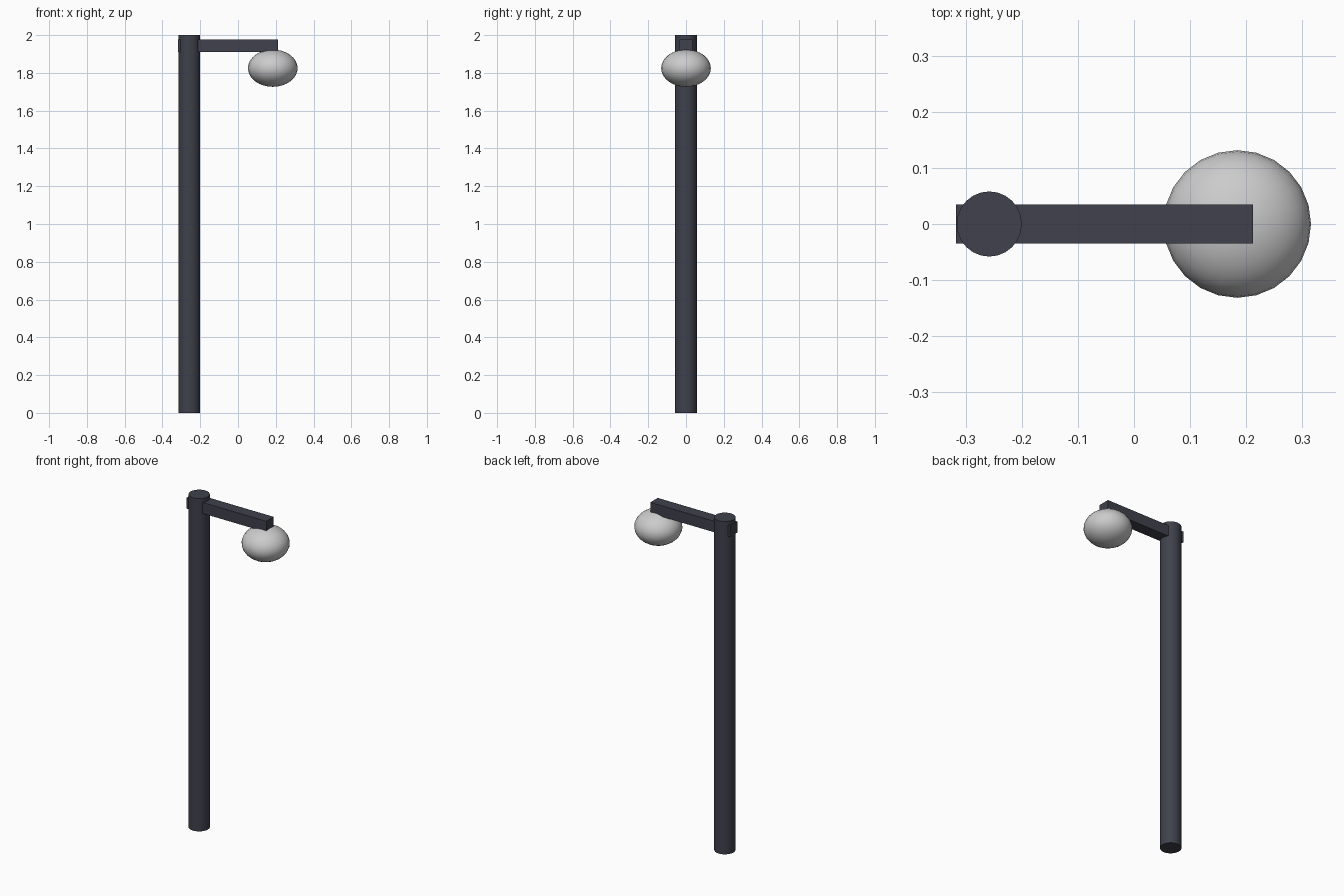
import bpy
from math import radians

if "Cube" in bpy.data.objects:
    bpy.data.objects.remove(bpy.data.objects["Cube"])

dark = bpy.data.materials.new("dark_metal")
dark.diffuse_color = (0.05, 0.053, 0.072, 1)
dark.use_nodes = True
dark.node_tree.nodes["Principled BSDF"].inputs["Base Color"].default_value = dark.diffuse_color


def finish(name, mat=None, smooth=False):
    obj = bpy.context.object
    obj.name = name
    bpy.ops.object.transform_apply(location=False, rotation=False, scale=True)
    if mat:
        obj.data.materials.append(mat)
    if smooth:
        bpy.ops.object.shade_smooth_by_angle(angle=radians(40))
    return obj


# Upright round post
bpy.ops.mesh.primitive_cylinder_add(vertices=24, radius=0.058, depth=2.0,
                                    location=(-0.258, 0, 1.0))
finish("post", dark, smooth=True)

# Square arm running through the post and out over the lamp
bpy.ops.mesh.primitive_cube_add(size=1, location=(-0.0525, 0, 1.943))
bpy.context.object.scale = (0.53, 0.07, 0.066)
finish("arm", dark)

# Flattened globe hanging under the arm's end
bpy.ops.mesh.primitive_uv_sphere_add(segments=24, ring_count=16, radius=0.1315,
                                     location=(0.184, 0, 1.825))
bpy.context.object.scale = (1, 1, 0.75)
finish("lamp_globe", smooth=True)
